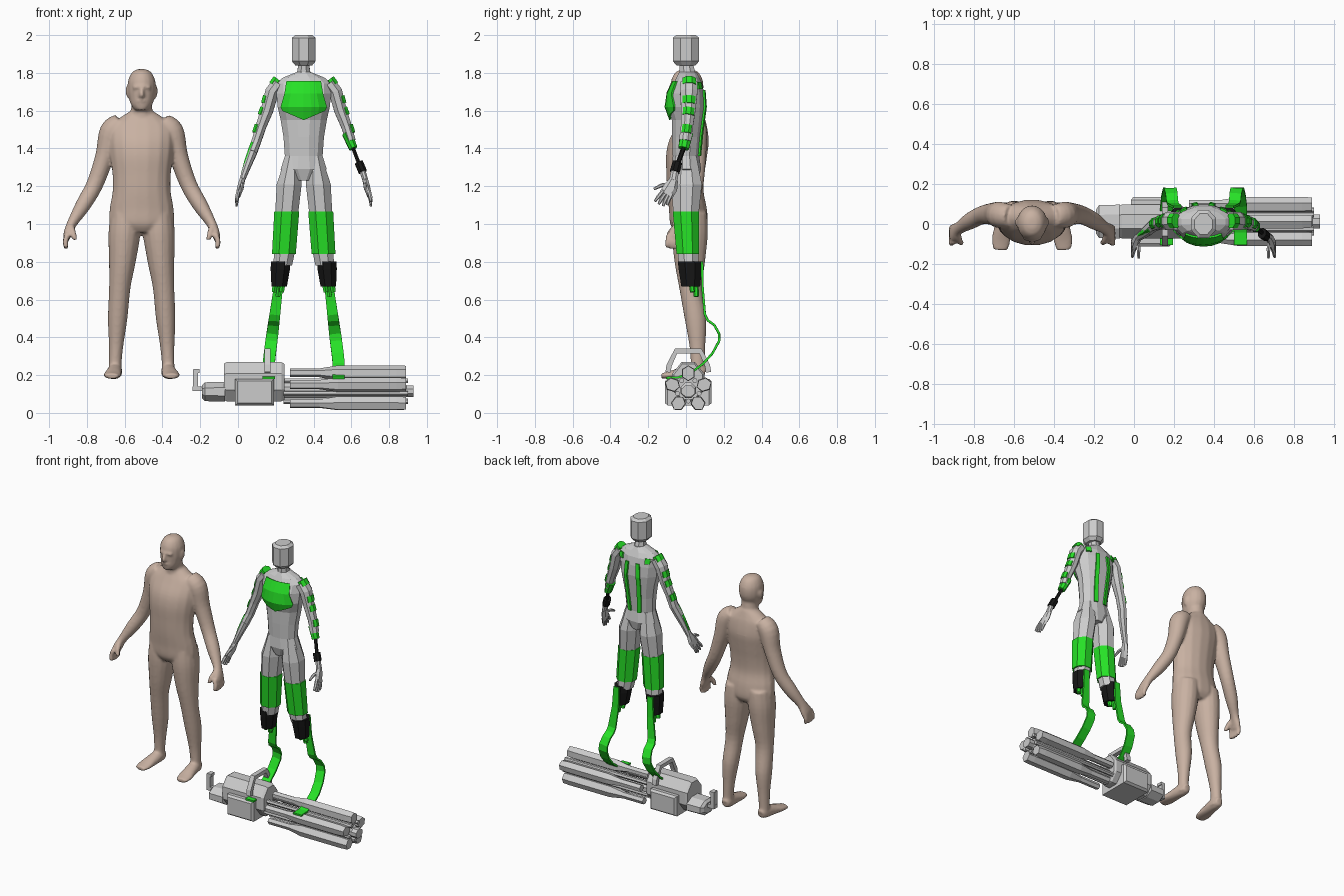
import bpy, bmesh, math
from mathutils import Vector, Matrix

COLORS = {"green": (0.02, 0.75, 0.02, 1), "black": (0.008, 0.008, 0.008, 1), "tan": (0.58, 0.44, 0.36, 1)}
MATS = {}
for key, col in COLORS.items():
    MATS[key] = bpy.data.materials.new(key)
    MATS[key].diffuse_color = col


def spline(rings, sub):
    """Catmull-Rom refinement of ring data."""
    out = []
    for i in range(len(rings) - 1):
        p = [Vector(rings[max(0, min(len(rings) - 1, i + k))]) for k in (-1, 0, 1, 2)]
        for s in range(sub):
            t = s / sub
            out.append(0.5 * (2 * p[1] + (p[2] - p[0]) * t + (2 * p[0] - 5 * p[1] + 4 * p[2] - p[3]) * t * t
                              + (3 * p[1] - p[0] - 3 * p[2] + p[3]) * t ** 3))
    return out + [Vector(rings[-1])]


def add_loft(bm, rings, n, flat=False):
    """Rings are (x, y, z, half width, half depth); flat keeps every ring horizontal."""
    pts = [Vector(r[:3]) for r in rings]
    loops = []
    for i, r in enumerate(rings):
        t = (pts[min(i + 1, len(pts) - 1)] - pts[max(i - 1, 0)]).normalized()
        if flat:
            t = Vector((0, 0, 1))
        ref = Vector((0, 1, 0)) if abs(t.x) > 0.9 else Vector((1, 0, 0))
        u = (ref - t * ref.dot(t)).normalized()
        v = t.cross(u)
        k = 1 / math.cos(math.pi / n)
        loops.append([bm.verts.new(pts[i] + u * r[3] * k * math.cos((j + .5) * math.tau / n)
                                   + v * r[4] * k * math.sin((j + .5) * math.tau / n)) for j in range(n)])
    for a, b in zip(loops, loops[1:]):
        for j in range(n):
            bm.faces.new((a[j], a[(j + 1) % n], b[(j + 1) % n], b[j]))
    bm.faces.new(loops[0][::-1])
    bm.faces.new(loops[-1])


def make(name, bm, color=None):
    bmesh.ops.recalc_face_normals(bm, faces=bm.faces)
    me = bpy.data.meshes.new(name)
    bm.to_mesh(me)
    bm.free()
    ob = bpy.data.objects.new(name, me)
    bpy.context.collection.objects.link(ob)
    if color:
        me.materials.append(MATS[color])
    return ob


def loft(name, rings, n=8, color=None, flat=False):
    bm = bmesh.new()
    add_loft(bm, rings, n, flat)
    return make(name, bm, color)


def shift(rings, cx, s):
    """Place a side part: mirror by s about the figure centre cx."""
    return [(cx + s * r[0], *r[1:]) for r in rings]


# ---- Smooth human figure, fused from overlapping lofts ----
MX = -0.51
bm = bmesh.new()


def flesh(rings, s=1, n=16, flat=False, sub=4):
    add_loft(bm, spline(shift(rings, MX, s), sub), n, flat)


# head, neck, torso
flesh([(0, .005, 1.82, .02, .025), (0, .005, 1.803, .05, .06), (0, .005, 1.76, .071, .083), (0, .005, 1.71, .074, .086),
       (0, 0, 1.67, .068, .08), (0, -.013, 1.63, .055, .067), (0, -.025, 1.602, .034, .046)], flat=True)
flesh([(0, .015, 1.68, .052, .055), (0, .025, 1.6, .056, .055), (0, .03, 1.54, .075, .06)], flat=True)
flesh([(0, .035, 1.6, .055, .05), (0, .035, 1.565, .11, .062), (0, .03, 1.52, .165, .08), (0, .015, 1.44, .172, .105),
       (0, .003, 1.36, .165, .108), (0, -.003, 1.26, .153, .1), (0, -.003, 1.17, .153, .096), (0, .01, 1.08, .168, .1),
       (0, .015, 1.0, .165, .098), (0, .015, .955, .10, .07)], flat=True)
# nose and brow
flesh([(0, -.078, 1.725, .009, .01), (0, -.09, 1.69, .013, .016), (0, -.085, 1.675, .016, .013)], n=8)
flesh([(-.045, -.068, 1.722, .01, .009), (0, -.08, 1.728, .01, .009), (.045, -.068, 1.722, .01, .009)], n=8)
flesh([(-.022, -.072, 1.652, .008, .005), (0, -.08, 1.653, .009, .008), (.022, -.072, 1.652, .008, .005)], n=8)
for s in (-1, 1):
    # ear, leg, foot
    flesh([(.074, .01, 1.725, .008, .018), (.076, .01, 1.7, .009, .018), (.071, .005, 1.67, .007, .01)], s, 8)
    flesh([(.085, .02, 1.06, .078, .09), (.091, .02, .95, .084, .095), (.102, .02, .8, .07, .08),
           (.116, .025, .66, .056, .06), (.127, .05, .5, .051, .057), (.135, .06, .36, .038, .042),
           (.14, .062, .26, .033, .037), (.14, .06, .2, .036, .042)], s, flat=True)
    flesh([(.138, .1, .213, .025, .028), (.14, .06, .222, .036, .042), (.148, -.02, .211, .042, .032),
           (.155, -.08, .201, .047, .021), (.16, -.13, .195, .036, .014)], s)
    # arm and hand
    flesh([(.11, .04, 1.535, .05, .055), (.16, .045, 1.49, .062, .065), (.195, .05, 1.36, .05, .056),
           (.248, .045, 1.21, .044, .046), (.31, .015, 1.1, .04, .042), (.365, -.02, 1.01, .027, .032),
           (.39, -.04, .955, .022, .045), (.398, -.05, .925, .018, .045)], s)
    for k in range(4):
        y = -.013 - .025 * k
        flesh([(.39, y, .95, .014, .014), (.404, y - .008, .905, .014, .014),
               (.398, y - .012, .865 + .006 * abs(k - 1.5), .011, .011)], s, 8)
    flesh([(.375, -.05, .985, .018, .02), (.362, -.085, .95, .015, .015), (.352, -.095, .915, .012, .012)], s, 8)
man = make("human_figure", bm, "tan")
rm = man.modifiers.new("fuse", "REMESH")
rm.mode, rm.voxel_size, rm.use_smooth_shade = "VOXEL", .008, True
sm = man.modifiers.new("soften", "SMOOTH")
sm.factor, sm.iterations = .5, 5

# ---- Low-poly figure with prosthetics ----
CX = 0.348
loft("figure_head", [(CX, 0, 1.84, .045, .05), (CX, 0, 1.862, .063, .07), (CX, 0, 1.985, .063, .07),
                     (CX, 0, 2.0, .045, .052)])
loft("figure_neck", [(CX, .01, 1.78, .038, .045), (CX, 0, 1.85, .028, .035)])
TORSO = [(CX, .01, 1.805, .035, .045), (CX, .01, 1.775, .11, .06), (CX, .01, 1.745, .145, .075), (CX, .003, 1.69, .145, .093),
         (CX, 0, 1.62, .138, .1), (CX, .008, 1.55, .122, .083), (CX, .003, 1.46, .107, .077), (CX, .0, 1.36, .1, .07),
         (CX, .003, 1.29, .122, .077), (CX, .005, 1.23, .05, .06)]
loft("figure_torso", TORSO, 12, flat=True)


def skin_y(x, z, side):
    """Depth of the torso surface at x, z on the front (-1) or back (+1)."""
    for a, b in zip(TORSO, TORSO[1:]):
        if a[2] >= z >= b[2]:
            f = (a[2] - z) / (a[2] - b[2])
            y, rx, ry = (a[i] + (b[i] - a[i]) * f for i in (1, 3, 4))
            return y + side * (ry * 1.035 * math.sqrt(max(0, 1 - (x / (rx * 1.035)) ** 2)) + .005)


def panel(name, rows, side, cols=6):
    """Green plate on the torso; rows are (x min, x max, z at edges, z at middle)."""
    pm = bmesh.new()
    grid = []
    for x0, x1, ze, zm in rows:
        row = []
        for c in range(cols + 1):
            x, z = x0 + (x1 - x0) * c / cols, zm + (ze - zm) * abs(2 * c / cols - 1)
            row.append(pm.verts.new((CX + x, skin_y(x, z, side), z)))
        grid.append(row)
    for a, b in zip(grid, grid[1:]):
        for c in range(cols):
            pm.faces.new((a[c], a[c + 1], b[c + 1], b[c]))
    ob = make(name, pm, "green")
    so = ob.modifiers.new("thickness", "SOLIDIFY")
    so.thickness, so.offset = .01, 0


panel("chest_plate", [(-.09, .09, 1.755, 1.755), (-.1, .1, 1.69, 1.69), (-.12, .12, 1.62, 1.62),
                      (-.11, .11, 1.6, 1.552)], -1)
for s in (-1, 1):
    back = [(1.71, .04), (1.62, .047), (1.55, .046), (1.46, .042), (1.36, .036)]
    panel("back_strip", [(s * x - .013, s * x + .013, z, z) for z, x in back], 1, 1)
    panel("shoulder_blade_pad", [(s * .1 - .016, s * .1 + .016, z, z) for z in (1.75, 1.715)], 1, 1)

ARM = [(.135, .015, 1.745, .035, .045), (.168, .015, 1.7, .036, .046), (.195, .012, 1.6, .033, .038),
       (.225, .005, 1.52, .028, .032), (.25, -.005, 1.44, .025, .032)]
FOREARM = [(.272, -.025, 1.38, .025, .03), (.298, -.045, 1.31, .02, .025), (.327, -.065, 1.23, .014, .02)]
for s in (-1, 1):
    sh = lambda r: shift(r, CX, s)
    # legs: grey hip, green thigh, knee, black socket, pegs
    loft("hip", sh([(.06, 0, 1.36, .035, .055), (.077, .003, 1.21, .066, .081), (.09, 0, 1.06, .061, .068)]), 8, None, True)
    loft("thigh_shell", sh([(.09, 0, 1.065, .066, .07), (.105, .01, .84, .063, .06)]), 8, "green", True)
    loft("knee", sh([(.1, .01, .86, .055, .055), (.112, .015, .78, .05, .052)]), 8, None, True)
    loft("socket", sh([(.123, .02, .802, .051, .063), (.124, .022, .76, .051, .061), (.13, .025, .67, .041, .05)]),
         8, "black", True)
    for dx, dy, z in ((-.02, 0, .64), (.02, 0, .64), (0, .02, .615)):
        loft("socket_peg", sh([(.13 + dx, .03 + dy, .69, .014, .014), (.137 + dx, .035 + dy, z, .012, .012)]), 6, "green")
    # running blade
    path = [(.085, .8), (.088, .66), (.1, .52), (.115, .49), (.15, .465), (.175, .42), (.175, .38), (.14, .315),
            (.09, .26), (.03, .215), (-.04, .188), (-.105, .185)]
    loft("running_blade", sh([(.13 + .055 * min(1, max(0, (.7 - z) / .43)), y, z, .02 + .012 * min(1, (.8 - z) / .4), .006)
                              for y, z in path]), 4, "green")
    # arms
    loft("upper_arm", sh(ARM + ([FOREARM[0]] if s < 0 else [])))
    for i, (f, h) in enumerate(((.0, .02), (.5, .02), (.15, .02), (.3, .022))):
        seg = (0, 1, 2, 3)[i]
        a, b = Vector(ARM[seg]), Vector(ARM[seg + 1])
        c, d = a.lerp(b, f), (b - a).xyz.normalized() * h
        o = Vector((.014, .002, .006))
        loft("arm_pad", sh([(*(c.xyz + o - d), c[3] * .75, c[4] * .8), (*(c.xyz + o + d), c[3] * .75, c[4] * .8)]), 8, "green")
    if s < 0:
        loft("forearm", sh(FOREARM))
        loft("forearm_strip", sh([(.268, -.022, 1.43, .012, .016), (.302, -.044, 1.33, .013, .014),
                                  (.325, -.058, 1.265, .007, .01)]), 6, "green")
    else:
        loft("elbow_shell", sh([(.228, .004, 1.48, .026, .033), (.263, -.013, 1.4, .022, .028)]), 8, "green")
        loft("forearm_rod", sh([(.258, -.01, 1.41, .009, .011), (.3, -.05, 1.3, .009, .011)]), 6, "black")
        loft("wrist_cuff", sh([(.292, -.046, 1.325, .022, .026), (.313, -.06, 1.275, .022, .026)]), 8, "black")
        loft("wrist", sh([(.308, -.057, 1.29, .016, .02), (.327, -.067, 1.23, .015, .022)]))
    # hand
    loft("palm", sh([(.325, -.064, 1.235, .014, .02), (.335, -.08, 1.195, .015, .032), (.347, -.105, 1.155, .011, .033)]), 6)
    for (y0, z0), (y1, z1) in (((-.13, 1.165), (-.165, 1.12)), ((-.115, 1.158), (-.145, 1.105)),
                               ((-.1, 1.152), (-.122, 1.095)), ((-.085, 1.15), (-.1, 1.1))):
        loft("finger", sh([(.345, y0 + .01, z0 + .012, .009, .009), (.354, (y0 + y1) / 2, (z0 + z1) / 2, .009, .009),
                           (.356, y1, z1, .006, .006)]), 6)
    loft("thumb", sh([(.328, -.085, 1.21, .01, .01), (.325, -.13, 1.205, .009, .009), (.325, -.17, 1.185, .006, .006)]), 6)

# ---- Rotary gun lying on the floor ----
GY, GZ = .012, .122
for k in range(5):
    turn = Matrix.Translation((0, GY, GZ)) @ Matrix.Rotation(math.tau * k / 5, 4, "X")
    # rings along x: half width across, half depth radially
    b = loft("barrel", [(.275, 0, .09, .022, .02), (.43, 0, .09, .022, .02), (.53, 0, .088, .034, .036),
                        (.84, 0, .088, .034, .036), (.89, 0, .088, .03, .034)], 6)
    r = loft("barrel_rod", [(.24, 0, .06, .012, .012), (.9, 0, .06, .012, .012)], 6)
    b.matrix_world = turn
    r.matrix_world = turn @ Matrix.Rotation(math.pi / 5, 4, "X")
loft("rotor_shaft", [(.2, GY, .12, .04, .04), (.88, GY, .12, .04, .04), (.89, GY, .115, .035, .03), (.93, GY, .115, .035, .03)])
loft("gun_body", [(-.075, GY, .165, .078, .095), (-.06, GY, .165, .085, .104), (.23, GY, .165, .085, .104),
                  (.245, GY, .165, .075, .095)])
loft("ammo_box", [(.0875, -.112, .11, .09, .058), (.0875, -.097, .11, .1025, .07), (.0875, .121, .11, .1025, .07),
                  (.0875, .136, .11, .09, .058)], 4)
loft("rear_block", [(-.19, GY, .112, .06, .035), (-.175, GY, .112, .082, .05), (-.07, GY, .112, .085, .052)])
loft("rear_grip_arm", [(-.24, GY, .128, .02, .012), (-.17, GY, .128, .02, .012)], 4)
loft("rear_grip", [(-.225, GY, .115, .013, .02), (-.225, GY, .23, .013, .02)], 4)
loft("rear_grip_hook", [(-.235, GY, .222, .02, .01), (-.205, GY, .222, .02, .01)], 4)
loft("carry_handle", [(.155, -.095, .215, .016, .014), (.155, -.09, .25, .016, .014), (.155, -.053, .327, .016, .014),
                      (.155, .077, .327, .016, .014), (.155, .114, .25, .016, .014), (.155, .119, .215, .016, .014)], 4)
